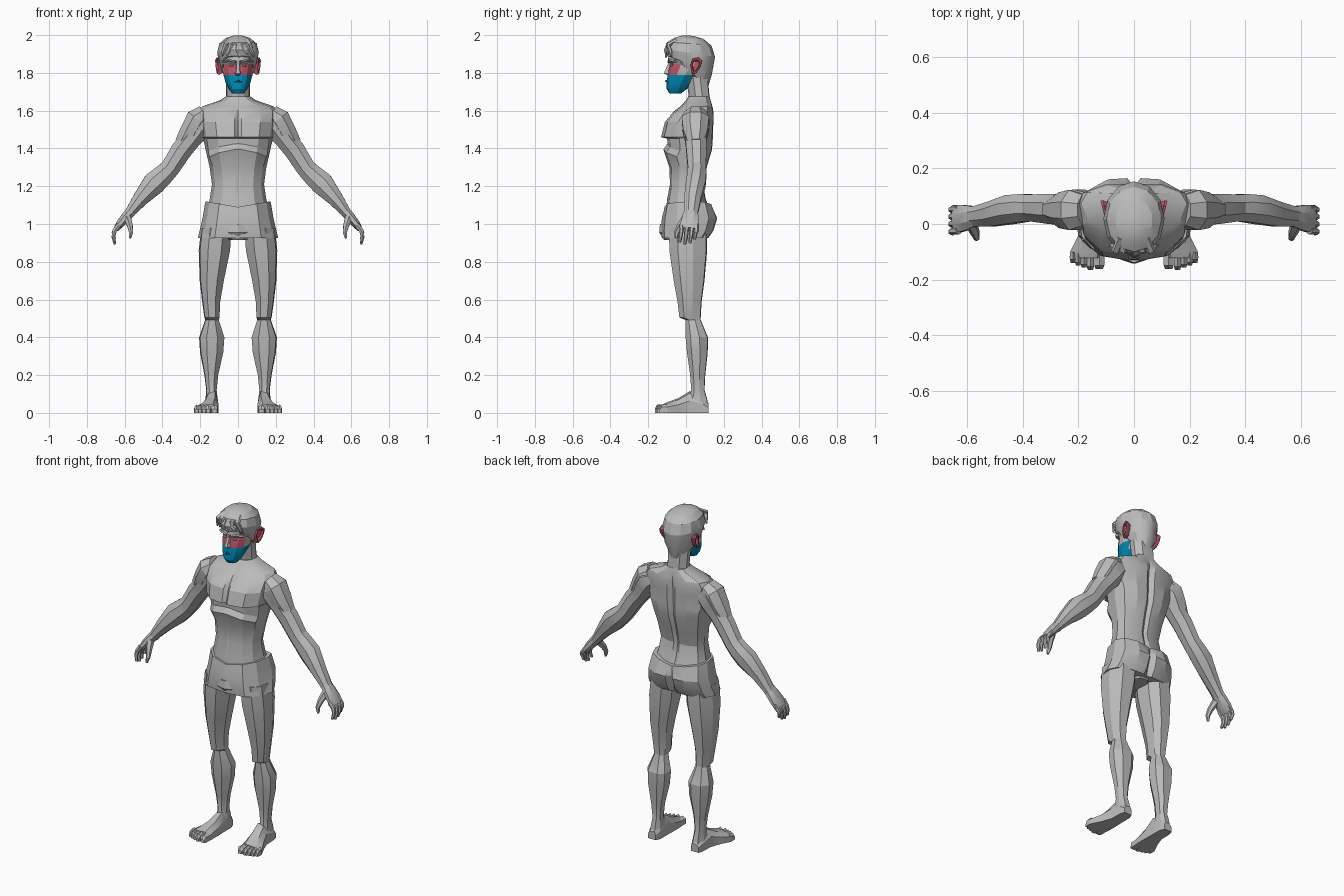
import bpy, bmesh, math
from mathutils import Vector as V


def material(name, rgb):
    m = bpy.data.materials.new(name)
    m.diffuse_color = (*rgb, 1)
    return m


GREY = material("clay_grey", (0.50, 0.50, 0.50))
BLUE = material("jaw_blue", (0.0, 0.26, 0.47))
RED = material("cheek_red", (0.50, 0.09, 0.13))


def finish(name, bm, mats, mirror=False, angle=22, rule=None):
    bmesh.ops.recalc_face_normals(bm, faces=bm.faces)
    if rule:
        for f in bm.faces:
            f.material_index = rule(f.calc_center_median())
    me = bpy.data.meshes.new(name)
    bm.to_mesh(me)
    bm.free()
    for m in mats:
        me.materials.append(m)
    ob = bpy.data.objects.new(name, me)
    bpy.context.collection.objects.link(ob)
    if mirror:
        ob.modifiers.new("mirror", 'MIRROR')
        ob.modifiers["mirror"].use_mirror_merge = False
    bpy.ops.object.select_all(action='DESELECT')
    ob.select_set(True)
    bpy.context.view_layer.objects.active = ob
    bpy.ops.object.shade_smooth_by_angle(angle=math.radians(angle))
    return ob


def add_loft(bm, rings):
    rows = [[bm.verts.new(p) for p in r] for r in rings]
    n = len(rows[0])
    for a, b in zip(rows, rows[1:]):
        for i in range(n):
            j = (i + 1) % n
            bm.faces.new((a[i], a[j], b[j], b[i]))
    bm.faces.new(rows[0])
    bm.faces.new(rows[-1])


def loft(name, rings, mats=(GREY,), **kw):
    bm = bmesh.new()
    add_loft(bm, rings)
    return finish(name, bm, mats, **kw)


def tube(path, n=8):
    """Rings around a path of (x, y, z, radius, radius along y)."""
    pts = [V(p[:3]) for p in path]
    rings = []
    for i, p in enumerate(path):
        t = pts[min(i + 1, len(pts) - 1)] - pts[max(i - 1, 0)]
        side = V((-t.z, 0, t.x))
        side = side.normalized() if side.length > 1e-5 else V((1, 0, 0))
        up = t.cross(side).normalized()
        rings.append([pts[i] + side * p[3] * math.cos(a) + up * p[4] * math.sin(a)
                      for a in (math.tau * (k + 0.5) / n for k in range(n))])
    return rings


def body_ring(half, z, w, yf, yb, gf=0, gb=0, zfun=None):
    """Symmetric ring from a half outline; gf and gb are centre grooves."""
    pts = list(half) + [(-u, v) for u, v in half[-2:0:-1]]
    out = []
    for u, v in pts:
        y = (yf + yb) / 2 + v * (yb - yf) / 2
        if u == 0:
            y += gf if v < 0 else -gb
        out.append(V((u * w, y, z + (zfun(u, v) if zfun else 0))))
    return out


TRUNK = [(0, -1), (0.09, -1), (0.58, -0.88), (0.88, -0.45), (1, 0.25),
         (0.88, 0.7), (0.5, 0.97), (0.13, 1), (0, 1)]

# Torso: abdomen, rib arch, overhanging chest and trapezius
arch = lambda u, v: -0.05 * u * u if v < 0 else 0
torso = [(1.08, .165, -.105, .125, 0, .01), (1.13, .15, -.10, .105, .004, .012),
         (1.21, .138, -.085, .09, .004, .012), (1.30, .15, -.088, .11, .004, .015),
         (1.395, .172, -.12, .138, 0, .018), (1.425, .178, -.098, .14, 0, .02),
         (1.452, .188, -.10, .142, 0, .02), (1.46, .192, -.132, .142, .02, .02),
         (1.54, .205, -.112, .145, .022, .02), (1.595, .208, -.065, .145, .012, .015),
         (1.622, .19, -.03, .14, .005, .01), (1.655, .095, .0, .13), (1.675, .064, .012, .125)]
loft("torso", [body_ring(TRUNK, *r, zfun=arch if r[0] in (1.395, 1.425) else None) for r in torso])

# Neck
NECK = [(0, -1), (.5, -.85), (.92, -.35), (1, .3), (.6, .95), (0, 1)]
loft("neck", [body_ring(NECK, *r) for r in
              [(1.62, .075, -.01, .13), (1.67, .062, .015, .125), (1.78, .066, .0, .115)]])

# Shorts: waistband dipping in front, glutes, flared hem
dip = lambda u, v: 0.03 * abs(u) - 0.015
shorts = [(1.105, .172, -.113, .138, 0, .004), (1.085, .176, -.117, .145, 0, .01),
          (1.03, .188, -.128, .165, 0, .03), (.965, .203, -.132, .145, 0, .03),
          (.925, .213, -.128, .118, 0, .01)]
loft("shorts", [body_ring(TRUNK, *r, zfun=dip if r[0] > 1.08 else None) for r in shorts])
loft("shorts_gusset", [body_ring(TRUNK, *r) for r in
                       [(1.0, .06, -.138, .1), (.955, .085, -.142, .1), (.915, .05, -.115, .09)]])

# Legs: thigh overhangs the knee, then calf and ankle
LEG = [(-.45, -1), (.4, -1), (.92, -.55), (1, .25), (.55, .95), (-.4, 1), (-.9, .55), (-1, -.3)]
legs = [(.98, .035, .195, -.09, .11), (.86, .042, .208, -.088, .112), (.70, .075, .203, -.065, .098),
        (.59, .094, .19, -.045, .083), (.505, .098, .178, -.035, .078), (.492, .102, .174, -.004, .078),
        (.40, .072, .206, -.002, .116), (.32, .078, .201, .005, .115), (.20, .105, .178, .022, .102),
        (.12, .113, .168, .028, .098), (.075, .108, .172, .015, .112), (.03, .108, .175, .005, .118)]
loft("leg", [[V(((a + b) / 2 + u * (b - a) / 2, (f + k) / 2 + v * (k - f) / 2, z)) for u, v in LEG]
             for z, a, b, f, k in legs], mirror=True)

# Feet: wedge along y, with separate toes
foot = [(.12, .118, .168, .05), (.09, .106, .176, .085), (.02, .106, .178, .115), (-.04, .104, .20, .078),
        (-.10, .105, .23, .056), (-.122, .108, .232, .046)]
bm = bmesh.new()
add_loft(bm, [[V((a, y, 0)), V((b, y, 0)), V((b, y, h * .55)), V((b - (b - a) * .3, y, h * .9)),
               V((a + (b - a) * .2, y, h)), V((a, y, h * .6))] for y, a, b, h in foot])
for i, (x, y, r) in enumerate([(.125, -.162, .018), (.157, -.165, .013), (.180, -.157, .012),
                               (.201, -.150, .011), (.220, -.140, .011)]):
    add_loft(bm, [[V((x - r * s, yy, 0)), V((x + r * s, yy, 0)), V((x + r * s, yy, h * .7)),
                   V((x, yy, h)), V((x - r * s, yy, h * .7))]
                  for yy, s, h in [(-.10, 1, .045), (y + .012, 1, .044), (y, .7, .022)]])
finish("foot", bm, [GREY], mirror=True)

# Arms: deltoid, upper arm, elbow, forearm, wrist
arm = [(.15, .055, 1.56, .05, .06), (.195, .052, 1.54, .082, .078), (.225, .052, 1.495, .076, .074),
       (.255, .052, 1.445, .060, .060), (.30, .055, 1.39, .060, .058), (.36, .058, 1.295, .055, .052),
       (.395, .058, 1.26, .060, .054), (.445, .052, 1.215, .066, .056), (.515, .035, 1.135, .045, .048),
       (.567, .028, 1.068, .030, .040), (.585, .026, 1.045, .028, .040)]
loft("arm", tube(arm), mirror=True)
loft("deltoid", tube([(.175, .05, 1.585, .05, .06), (.215, .05, 1.555, .066, .078),
                      (.25, .05, 1.49, .062, .07), (.285, .052, 1.425, .055, .045)]), mirror=True)

# Hands: palm, four curled fingers and thumb
bm = bmesh.new()
add_loft(bm, tube([(.568, .026, 1.068, .028, .036), (.592, .024, 1.04, .027, .046),
                   (.625, .02, 1.0, .023, .053), (.645, .018, .972, .016, .052)]))
for y, drop in [(-.024, .01), (.003, 0), (.030, .006), (.055, .026)]:
    add_loft(bm, tube([(.630, y, .995, .015, .014), (.653, y, .965, .013, .0125),
                       (.660, y - .004, .928 + drop, .010, .011),
                       (.652, y - .010, .893 + drop, .007, .008)], 6))
add_loft(bm, tube([(.585, .0, 1.03, .022, .024), (.572, -.032, .99, .017, .018),
                   (.566, -.048, .955, .012, .014), (.572, -.052, .925, .007, .008)], 6))
finish("hand", bm, [GREY], mirror=True)

# Head: blue jaw, red eye band, grey rest
SKULL = [(0, -1), (.28, -.98), (.62, -.80), (.9, -.38), (1, .2), (.8, .75), (.4, 1), (0, 1)]
head = [(1.692, .032, -.088, -.025), (1.715, .05, -.102, .005), (1.75, .066, -.102, .03),
        (1.79, .077, -.097, .06), (1.825, .084, -.09, .09), (1.848, .085, -.08, .09),
        (1.866, .088, -.096, .1), (1.905, .09, -.09, .1)]


def face_color(c):
    if c.z < 1.79 and c.y < .012:
        return 1
    if 1.79 < c.z < 1.85 and c.y < -.045:
        return 2
    return 0


loft("head", [body_ring(SKULL, *r) for r in head], (GREY, BLUE, RED), rule=face_color)

# Nose, brows, eyes and lips
loft("nose", [[V((-w, -.075, z)), V((-w * .6, y, z)), V((w * .6, y, z)), V((w, -.075, z))]
              for z, w, y in [(1.787, .016, -.098), (1.797, .021, -.117), (1.812, .014, -.112),
                              (1.845, .012, -.096), (1.866, .016, -.098)]], angle=10)
loft("brow", tube([(.014, -.086, 1.858, .007, .012), (.045, -.08, 1.866, .008, .013),
                   (.076, -.055, 1.859, .006, .01)], 6), mirror=True)
loft("eye", tube([(.022, -.083, 1.838, .003, .004), (.034, -.081, 1.840, .007, .006),
                  (.047, -.072, 1.838, .003, .004)], 6), mirror=True)
loft("lips", tube([(-.026, -.094, 1.752, .003, .004), (0, -.105, 1.757, .007, .006),
                   (.026, -.094, 1.752, .003, .004)], 6), (BLUE,))

# Ears: slanted flat rim with a sunken middle
bm = bmesh.new()
outline = [(.035, 1.79), (.055, 1.80), (.078, 1.835), (.085, 1.865), (.066, 1.882), (.035, 1.875), (.022, 1.84)]
mid = V((0, .052, 1.838))
ear_ring = lambda x, s: [V((x + (y - .05) * .25, mid.y + (y - mid.y) * s, mid.z + (z - mid.z) * s)) for y, z in outline]
add_loft(bm, [ear_ring(.08, .75), ear_ring(.103, 1), ear_ring(.112, .95), ear_ring(.110, .72), ear_ring(.100, .55)])
finish("ear", bm, [RED], mirror=True)

# Hair: cap running from the forehead down to the nape, with ridged strands
hair = [(1.885, 1.715, .084, -.088, .115), (1.89, 1.79, .098, -.104, .138), (1.922, 1.885, .108, -.114, .151),
        (1.962, 1.945, .097, -.098, .132), (1.986, 1.98, .066, -.062, .092), (1.998, 1.996, .025, -.02, .04)]
rings = []
for row, (zf, zb, w, yf, yb) in enumerate(hair):
    r = []
    for k in range(24):
        a = math.tau * k / 24
        ridge = 1 + (.022 if (k + row // 2) % 2 else -.012)
        s, c = math.sin(a), math.cos(a)
        taper = 1 - .3 * max(0, -c) if row == 0 else 1
        t = (1 - c) / 2
        r.append(V((w * s * ridge * taper, (yf + yb) / 2 - c * (yb - yf) / 2 * ridge, zf + (zb - zf) * t ** 1.3)))
    rings.append(r)
loft("hair", rings)

# Fringe locks swept across the forehead
bm = bmesh.new()
for x, dx, z in [(-.075, -.01, 1.888), (-.045, -.015, 1.893), (-.012, .02, 1.882), (.03, .025, 1.90), (.07, .015, 1.885)]:
    add_loft(bm, tube([(x * .6, -.05, 1.968, .02, .012), (x * .85, -.095, 1.945, .018, .014),
                       (x, -.108 + abs(x) * .35, 1.918, .013, .011),
                       (x + dx, -.112 + abs(x) * .5, z, .004, .004)], 6))
finish("fringe", bm, [GREY])
